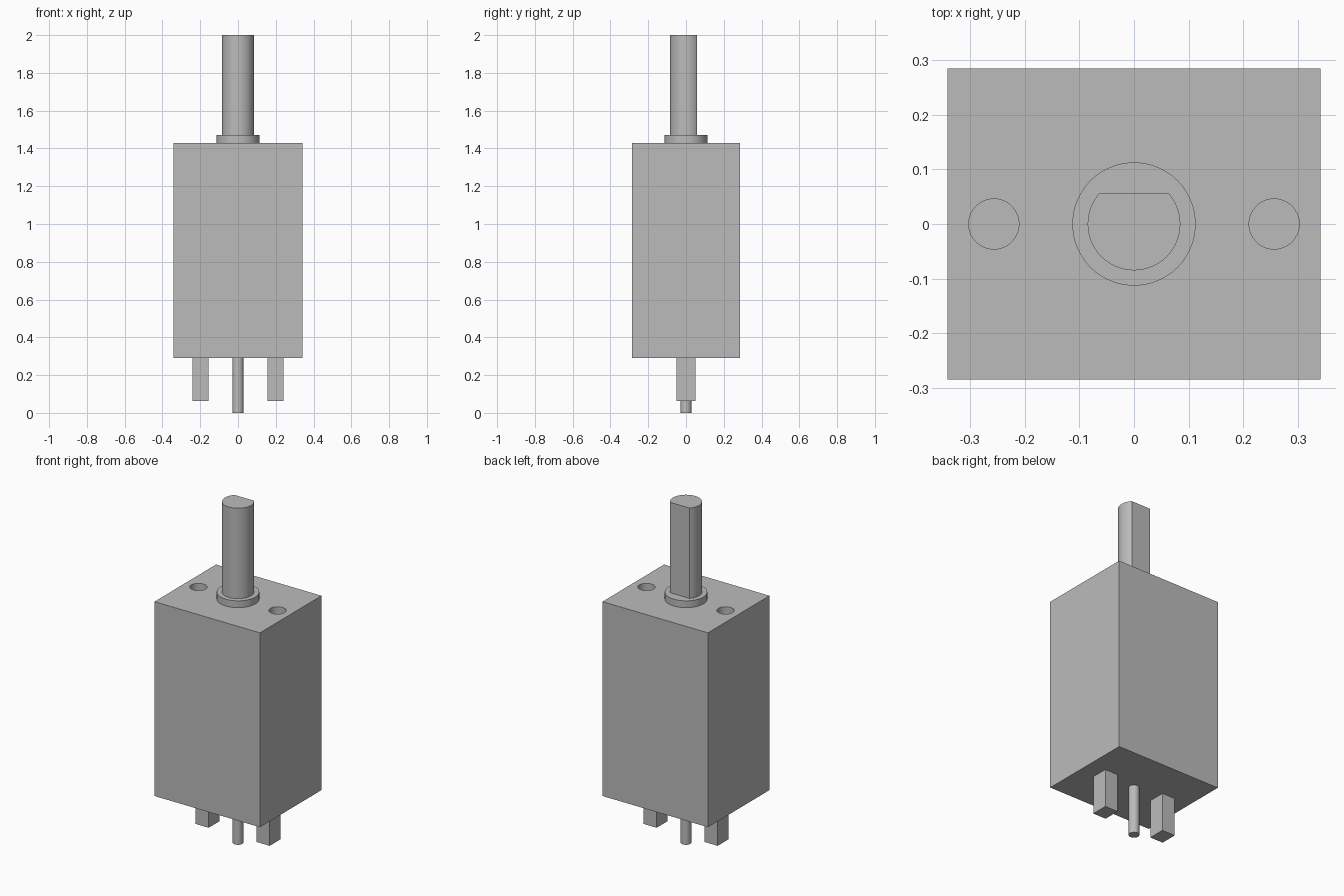
import bpy
import bmesh
import math
from mathutils import Matrix

default = bpy.data.objects.get("Cube")
if default:
    bpy.data.objects.remove(default, do_unlink=True)

grey = bpy.data.materials.new("plain_grey")
grey.use_nodes = True
colour = (0.5, 0.5, 0.5, 1)
grey.diffuse_color = colour
grey.node_tree.nodes["Principled BSDF"].inputs["Base Color"].default_value = colour


def finish(name, bm):
    mesh = bpy.data.meshes.new(name)
    bmesh.ops.recalc_face_normals(bm, faces=bm.faces)
    bm.to_mesh(mesh)
    bm.free()
    mesh.materials.append(grey)
    obj = bpy.data.objects.new(name, mesh)
    bpy.context.collection.objects.link(obj)
    return obj


def box(name, x, width, depth, z0, z1):
    bm = bmesh.new()
    bmesh.ops.create_cube(bm, size=1, matrix=Matrix.Translation((x, 0, (z0 + z1) / 2))
                          @ Matrix.Diagonal((width, depth, z1 - z0, 1)))
    return finish(name, bm)


def cylinder(name, x, radius, z0, z1, flat_y=None):
    bm = bmesh.new()
    bmesh.ops.create_cone(bm, cap_ends=True, segments=64, radius1=radius, radius2=radius,
                          depth=z1 - z0, matrix=Matrix.Translation((x, 0, (z0 + z1) / 2)))
    # Slice off one side to give a D-shaped section
    if flat_y is not None:
        bmesh.ops.bisect_plane(bm, geom=bm.verts[:] + bm.edges[:] + bm.faces[:],
                               plane_co=(0, flat_y, 0), plane_no=(0, 1, 0), clear_outer=True)
        rim = [e for e in bm.edges if e.is_boundary]
        bmesh.ops.holes_fill(bm, edges=rim, sides=0)
    return finish(name, bm)


def smooth(obj):
    bpy.ops.object.select_all(action="DESELECT")
    obj.select_set(True)
    bpy.context.view_layer.objects.active = obj
    bpy.ops.object.shade_smooth_by_angle(angle=math.radians(30))


# Housing with two blind mounting holes in its top
housing = box("housing", 0, 0.684, 0.57, 0.29, 1.43)
for side, sign in (("left", 1), ("right", -1)):
    cutter = cylinder(side + "_hole_cutter", sign * 0.257, 0.046, 1.2, 1.5)
    cutter.hide_render = True
    cutter.hide_set(True)
    cut = housing.modifiers.new(side + "_mounting_hole", "BOOLEAN")
    cut.operation = "DIFFERENCE"
    cut.solver = "EXACT"
    cut.object = cutter
    # Flat terminal under the housing
    box(side + "_terminal", sign * 0.198, 0.085, 0.1, 0.064, 0.29)

# Bake the holes so the smoothing applies to their walls
bpy.context.view_layer.objects.active = housing
for cut in list(housing.modifiers):
    bpy.ops.object.modifier_apply(modifier=cut.name)
smooth(housing)
for obj in [o for o in bpy.data.objects if o.name.endswith("_hole_cutter")]:
    bpy.data.objects.remove(obj, do_unlink=True)

# Collar, D-shaped shaft and centre pin
smooth(cylinder("collar", 0, 0.113, 1.43, 1.47))
smooth(cylinder("shaft", 0, 0.085, 1.47, 2.0, flat_y=0.057))
smooth(cylinder("centre_pin", 0, 0.029, 0, 0.29))
